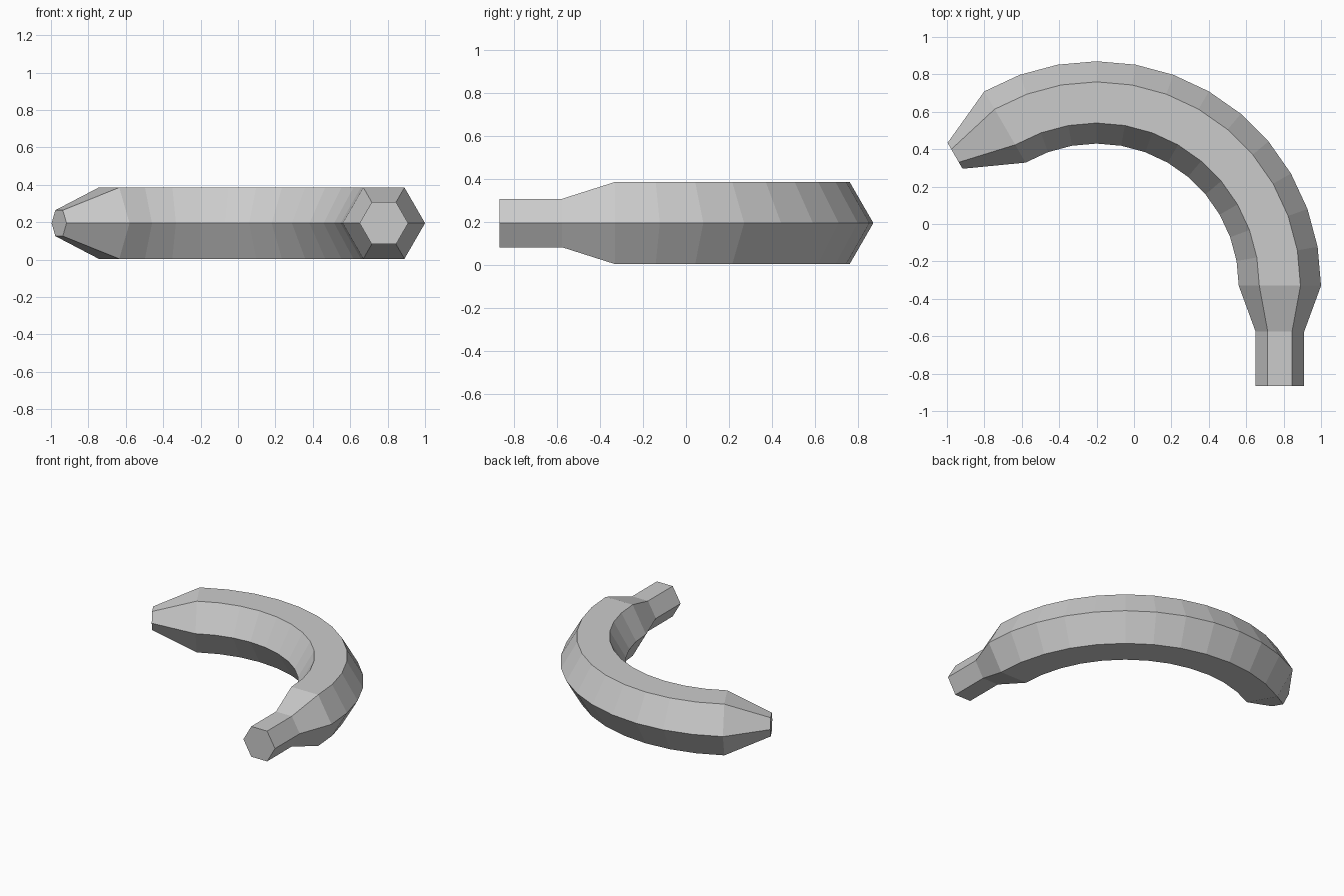
import bpy, bmesh
from math import sin, cos, radians
from mathutils import Vector

if "Cube" in bpy.data.objects:
    bpy.data.objects.remove(bpy.data.objects["Cube"])

CENTER = Vector((-0.2, -0.33, 0.195))   # centre of the bend
BEND, BODY_R, STEM_R, TIP_R = 0.98, 0.22, 0.13, 0.08
SIDES, STEPS, SWEEP = 6, 12, 120


def on_arc(deg):
    """Point on the bend, its outward direction and its heading."""
    a = radians(deg)
    out = Vector((cos(a), sin(a), 0))
    return CENTER + out * BEND, out, Vector((-sin(a), cos(a), 0))


# Stations along the body: position, outward direction, radius
start, out0, head0 = on_arc(0)
end, out1, head1 = on_arc(SWEEP)
stations = [(start - head0 * 0.535, out0, STEM_R),   # stem end
            (start - head0 * 0.245, out0, STEM_R)]   # stem base
for i in range(STEPS + 1):                           # curved body
    p, out, _ = on_arc(SWEEP * i / STEPS)
    stations.append((p, out, BODY_R))
stations.append((end + head1 * 0.308, out1, TIP_R))  # blunt tip

# Hexagonal rings joined into one closed skin
bm = bmesh.new()
rings = []
for p, out, r in stations:
    ring = []
    for k in range(SIDES):
        a = radians(360 * k / SIDES)
        ring.append(bm.verts.new(p + out * (r * cos(a)) + Vector((0, 0, r * sin(a)))))
    rings.append(ring)
for a, b in zip(rings, rings[1:]):
    for k in range(SIDES):
        n = (k + 1) % SIDES
        bm.faces.new((a[k], a[n], b[n], b[k]))
bm.faces.new(rings[0])
bm.faces.new(rings[-1])
bmesh.ops.recalc_face_normals(bm, faces=bm.faces)

mesh = bpy.data.meshes.new("banana")
bm.to_mesh(mesh)
bm.free()
bpy.context.collection.objects.link(bpy.data.objects.new("banana", mesh))
